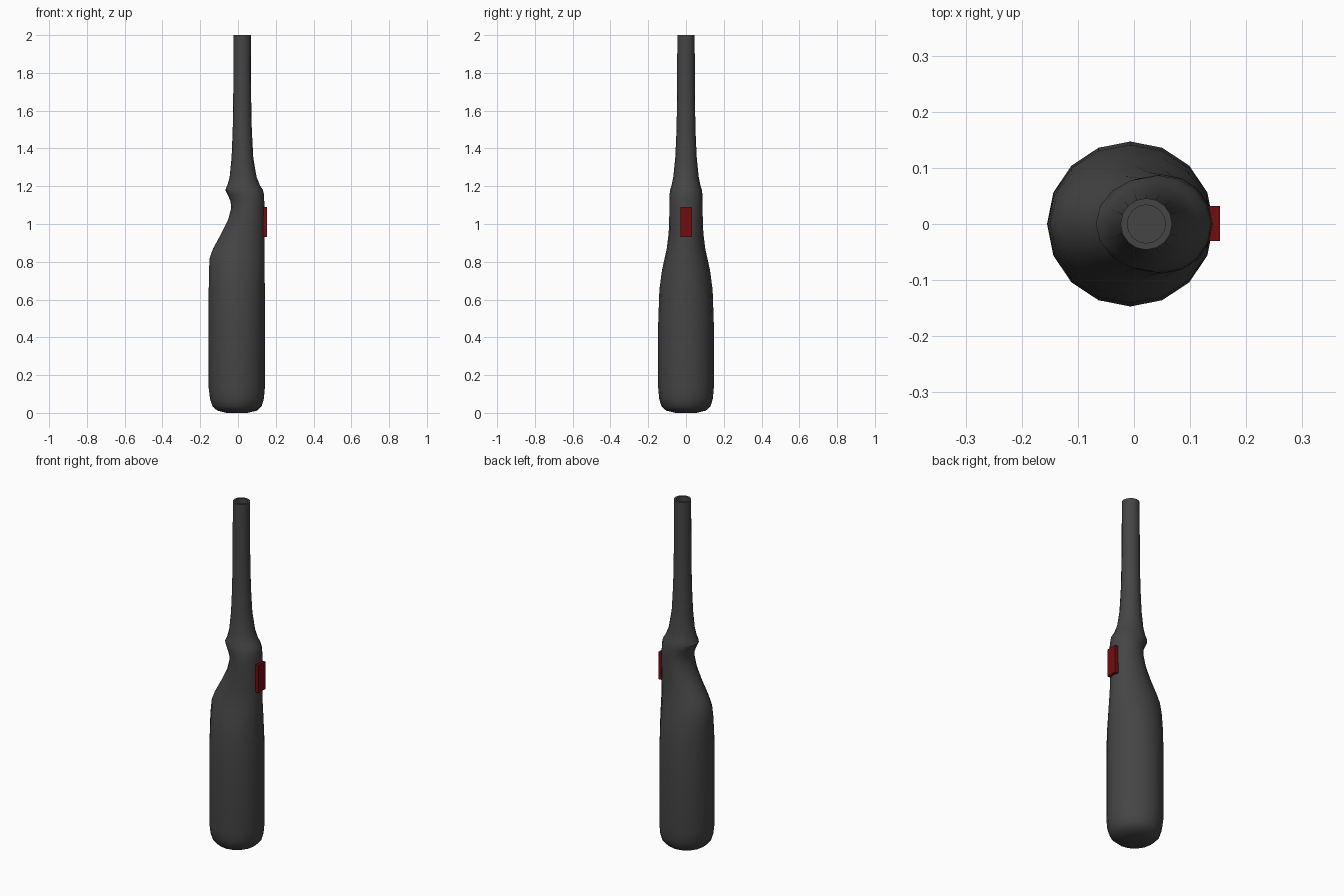
import bpy, bmesh, math

cube = bpy.data.objects.get("Cube")
if cube:
    bpy.data.objects.remove(cube, do_unlink=True)


def material(name, color):
    mat = bpy.data.materials.new(name)
    mat.use_nodes = True
    mat.diffuse_color = (*color, 1)
    mat.node_tree.nodes["Principled BSDF"].inputs["Base Color"].default_value = (*color, 1)
    return mat


def finish(name, bm, mat):
    bmesh.ops.recalc_face_normals(bm, faces=bm.faces)
    mesh = bpy.data.meshes.new(name)
    bm.to_mesh(mesh)
    bm.free()
    mesh.materials.append(mat)
    obj = bpy.data.objects.new(name, mesh)
    bpy.context.collection.objects.link(obj)
    bpy.ops.object.select_all(action='DESELECT')
    bpy.context.view_layer.objects.active = obj
    obj.select_set(True)
    return obj


charcoal = material("charcoal plastic", (0.06, 0.06, 0.06))
red = material("dark red plastic", (0.16, 0.004, 0.005))

# Body sections: height, left edge, right edge, half depth
SECTIONS = [
    (0.0, -0.06, 0.05, 0.055), (0.012, -0.11, 0.1, 0.105),
    (0.035, -0.135, 0.125, 0.13), (0.075, -0.148, 0.137, 0.142),
    (0.13, -0.155, 0.142, 0.147), (0.48, -0.155, 0.142, 0.147),
    (0.65, -0.155, 0.142, 0.141), (0.75, -0.154, 0.141, 0.128),
    (0.82, -0.15, 0.141, 0.113), (0.87, -0.132, 0.14, 0.102),
    (0.95, -0.088, 0.14, 0.092), (1.02, -0.053, 0.14, 0.089),
    (1.08, -0.037, 0.14, 0.088), (1.12, -0.039, 0.139, 0.088),
    (1.155, -0.055, 0.138, 0.087), (1.18, -0.068, 0.132, 0.084),
    (1.205, -0.056, 0.116, 0.076), (1.25, -0.044, 0.098, 0.067),
    (1.35, -0.034, 0.081, 0.057), (1.5, -0.028, 0.073, 0.05),
    (1.7, -0.025, 0.069, 0.047), (2.0, -0.024, 0.068, 0.046),
    # Nozzle rim and bore
    (2.0, -0.012, 0.056, 0.034), (1.96, -0.012, 0.056, 0.034),
]
SIDES = 16

bm = bmesh.new()
rings = []
for z, left, right, depth in SECTIONS:
    mid, half = (left + right) / 2, (right - left) / 2
    angles = [2 * math.pi * i / SIDES for i in range(SIDES)]
    rings.append([bm.verts.new((mid + half * math.cos(a), depth * math.sin(a), z))
                  for a in angles])
for low, high in zip(rings, rings[1:]):
    for i in range(SIDES):
        j = (i + 1) % SIDES
        bm.faces.new((low[i], low[j], high[j], high[i]))
bm.faces.new(rings[0])
bm.faces.new(rings[-1])
finish("lighter_body", bm, charcoal)
bpy.ops.object.shade_smooth_by_angle(angle=math.radians(40))

# Trigger on the side of the neck
bm = bmesh.new()
bmesh.ops.create_cube(bm, size=1)
bmesh.ops.scale(bm, vec=(0.05, 0.062, 0.16), verts=bm.verts)
bmesh.ops.translate(bm, vec=(0.128, 0.001, 1.01), verts=bm.verts)
finish("trigger_button", bm, red)
